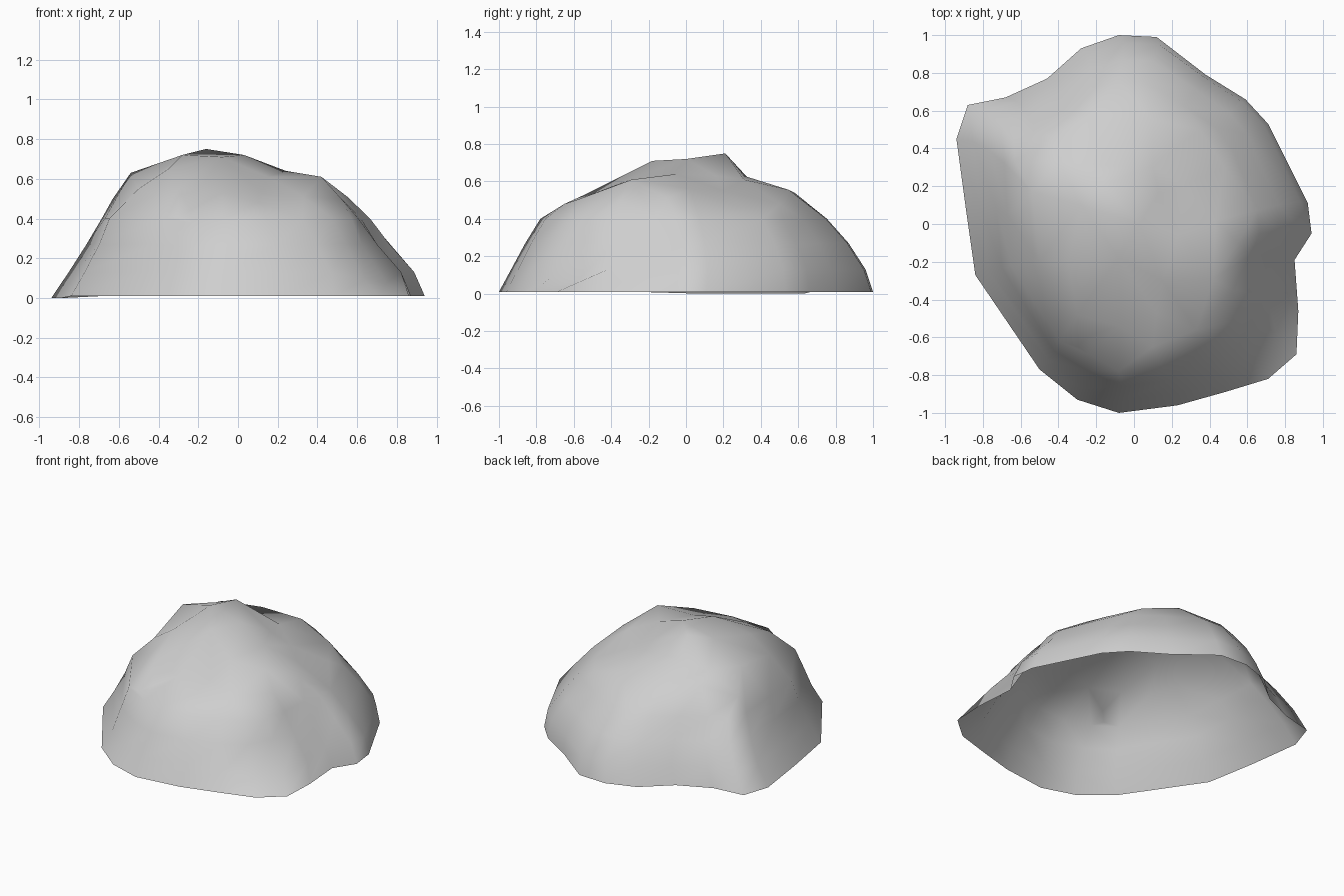
import bpy, bmesh, math
from mathutils import Vector
from mathutils.geometry import delaunay_2d_cdt

cube = bpy.data.objects.get("Cube")
if cube:
    bpy.data.objects.remove(cube, do_unlink=True)

stone = bpy.data.materials.new("grey stone")
stone.use_nodes = True
stone.diffuse_color = (0.62, 0.62, 0.62, 1)
stone.node_tree.nodes["Principled BSDF"].inputs["Base Color"].default_value = (0.62, 0.62, 0.62, 1)

# Footprint of the boulder, counter-clockwise from the front
footprint = [(-.08, -1), (.23, -.96), (.48, -.89), (.71, -.82), (.86, -.69), (.87, -.46),
             (.85, -.19), (.94, -.05), (.92, .11), (.71, .53), (.59, .66), (.38, .79),
             (.12, .99), (-.08, 1), (-.28, .93), (-.46, .77), (-.68, .67), (-.88, .63),
             (-.94, .45), (-.89, .08), (-.84, -.27), (-.5, -.77), (-.3, -.93)]

# Level outlines of the flanks: height, x range, y range, roundness
levels = [(.01, -.94, .94, -1, 1, 0),
          (.13, -.86, .90, -.935, .96, .1),
          (.27, -.78, .78, -.86, .87, .25),
          (.40, -.71, .665, -.78, .755, .4)]

# Hollows in the flanks: centre, reach, push
hollows = [((.74, -.62, .24), .26, (-.07, .06, 0)),
           ((.8, -.73, .12), .2, (-.02, .02, -.07)),
           ((.82, -.2, .2), .25, (-.04, 0, 0)),
           ((-.58, -.45, .38), .25, (.04, .03, 0)),
           ((-.28, -.76, .36), .18, (.01, .04, -.02)),
           ((-.76, -.05, .3), .25, (.03, 0, 0))]

# Crags and dips of the crown
summit = [(-.16, .21, .75), (.03, 0, .72), (-.08, -.18, .71), (-.28, .1, .72)]
back_shelf = [(-.16, .31, .63), (.1, .31, .61), (-.4, .33, .62), (-.44, .46, .57),
              (-.22, .58, .54), (.1, .55, .555), (.35, .5, .48)]
left_shoulder = [(.42, -.29, .61), (.43, .02, .56), (.55, -.1, .51), (.52, -.35, .5),
                 (.48, .3, .46), (.26, .2, .55), (.13, .16, .63), (.24, -.05, .64)]
right_shoulder = [(-.54, .17, .63), (-.63, .33, .5), (-.5, -.2, .55), (-.35, -.2, .65),
                  (-.42, -.35, .52)]
front_ledge = [(-.3, -.48, .55), (-.24, -.59, .44), (-.08, -.54, .53), (.33, -.56, .51),
               (-.3, -.65, .41), (.1, -.65, .48), (.12, -.47, .53), (.15, -.3, .61)]


def hollowed(point):
    moved = point.copy()
    for centre, reach, push in hollows:
        near = 1 - (point - Vector(centre)).length / reach
        if near > 0 and point.z > .05:
            moved += Vector(push) * min(1, near * 1.5)
    return moved


# Flanks: stacked outlines that grow rounder with height
bm = bmesh.new()
rings = []
for z, x0, x1, y0, y1, roundness in levels:
    ring = []
    for x, y in footprint:
        angle = math.atan2(y, x / .94)
        u = (1 - roundness) * x / .94 + roundness * math.cos(angle)
        v = (1 - roundness) * y + roundness * math.sin(angle)
        p = Vector(((x0 + x1) / 2 + u * (x1 - x0) / 2,
                    (y0 + y1) / 2 + v * (y1 - y0) / 2, z))
        ring.append(bm.verts.new(hollowed(p)))
    rings.append(ring)
count = len(footprint)
for low, high in zip(rings, rings[1:]):
    for i in range(count):
        j = (i + 1) % count
        bm.faces.new((low[i], low[j], high[j], high[i]))
for vert in rings[0]:
    if vert.co.x < -.85:
        vert.co.z = 0

# Crown: triangles spanning the top outline and the crags
crags = summit + back_shelf + left_shoulder + right_shoulder + front_ledge
top = rings[-1] + [bm.verts.new(c) for c in crags]
flat = [v.co.to_2d() for v in top]
spread = delaunay_2d_cdt(flat, [], [list(range(count))], 1, 1e-5)
triangles, sources = spread[2], spread[3]
for triangle in triangles:
    bm.faces.new([top[sources[k][0]] for k in triangle])
bmesh.ops.recalc_face_normals(bm, faces=bm.faces)
for face in bm.faces:
    face.smooth = True

mesh = bpy.data.meshes.new("boulder")
bm.to_mesh(mesh)
bm.free()
mesh.materials.append(stone)
boulder = bpy.data.objects.new("boulder", mesh)
bpy.context.collection.objects.link(boulder)
